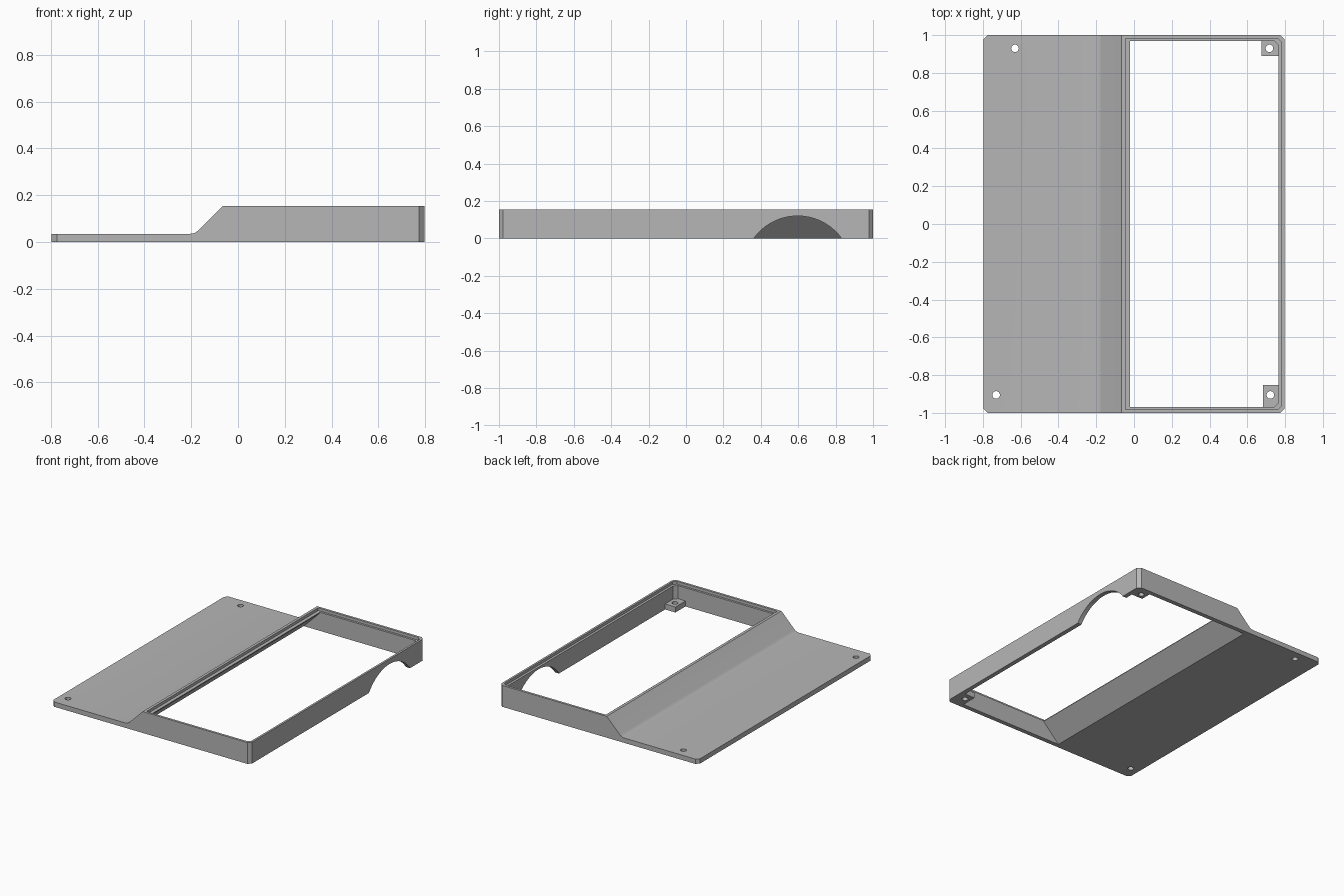
import bpy
import bmesh
from mathutils import Vector

if "Cube" in bpy.data.objects:
    bpy.data.objects.remove(bpy.data.objects["Cube"], do_unlink=True)

grey = bpy.data.materials.new("plain grey")
colour = (0.47, 0.47, 0.47, 1)
grey.diffuse_color = colour
grey.use_nodes = True
grey.node_tree.nodes["Principled BSDF"].inputs["Base Color"].default_value = colour


def make_object(name, bm):
    bmesh.ops.recalc_face_normals(bm, faces=bm.faces)
    mesh = bpy.data.meshes.new(name)
    bm.to_mesh(mesh)
    bm.free()
    mesh.materials.append(grey)
    obj = bpy.data.objects.new(name, mesh)
    bpy.context.collection.objects.link(obj)
    return obj


def extrude_profile(name, profile, y0, y1, chamfer=0.0, chamfer_x=()):
    """Extrude an x-z profile along y and chamfer its upright corners at the given x."""
    bm = bmesh.new()
    face = bm.faces.new([bm.verts.new((x, y0, z)) for x, z in profile])
    moved = bmesh.ops.extrude_face_region(bm, geom=[face])["geom"]
    verts = [v for v in moved if isinstance(v, bmesh.types.BMVert)]
    bmesh.ops.translate(bm, verts=verts, vec=(0, y1 - y0, 0))
    if chamfer:
        corners = [e for e in bm.edges
                   if abs(e.verts[0].co.y - e.verts[1].co.y) < 1e-5
                   and any(all(abs(v.co.x - x) < 1e-5 for v in e.verts) for x in chamfer_x)]
        bmesh.ops.bevel(bm, geom=corners, offset=chamfer, segments=1, affect='EDGES')
    return make_object(name, bm)


def box(name, x0, x1, y0, y1, z0, z1, **options):
    return extrude_profile(name, [(x0, z0), (x1, z0), (x1, z1), (x0, z1)], y0, y1, **options)


def cylinder(name, radius, depth, centre, axis, sides):
    bm = bmesh.new()
    bmesh.ops.create_cone(bm, cap_ends=True, segments=sides,
                          radius1=radius, radius2=radius, depth=depth)
    turn = Vector((0, 0, 1)).rotation_difference(Vector(axis)).to_matrix()
    bmesh.ops.rotate(bm, verts=bm.verts, matrix=turn)
    bmesh.ops.translate(bm, verts=bm.verts, vec=centre)
    return make_object(name, bm)


def cut(obj, cutter):
    cutter.hide_render = True
    mod = obj.modifiers.new("cut", 'BOOLEAN')
    mod.operation = 'DIFFERENCE'
    mod.solver = 'EXACT'
    mod.object = cutter
    bpy.context.view_layer.objects.active = obj
    bpy.ops.object.modifier_apply(modifier=mod.name)
    bpy.data.objects.remove(cutter, do_unlink=True)


def screw_hole(obj, x, y):
    cut(obj, cylinder("hole_cutter", 0.02, 0.4, (x, y, 0), (0, 0, 1), 32))


# Body: thin plate, soft bend, slope and raised frame in one profile
body = extrude_profile("cover_body", [
    (-0.797, 0), (0.797, 0), (0.797, 0.155), (-0.065, 0.155), (-0.17, 0.05),
    (-0.178, 0.043), (-0.188, 0.038), (-0.205, 0.035), (-0.797, 0.035)],
    -1, 1, chamfer=0.022, chamfer_x=(-0.797, 0.797))

# Window opening with a sloped inner wall
cut(body, extrude_profile("opening_cutter", [
    (-0.2, -0.05), (0.765, -0.05), (0.765, 0.2), (-0.02, 0.2), (-0.02, 0.13)],
    -0.968, 0.968, chamfer=0.022, chamfer_x=(0.765,)))

# Stepped seat around the top of the opening
cut(body, box("seat_cutter", -0.045, 0.782, -0.983, 0.983, 0.135, 0.2,
              chamfer=0.022, chamfer_x=(0.782,)))

# Arched cut in the side wall
cut(body, cylinder("arch_cutter", 0.29, 0.2, (0.8, 0.597, -0.17), (1, 0, 0), 96))

# Screw holes in the plate
for x, y in ((-0.63, 0.93), (-0.73, -0.905)):
    screw_hole(body, x, y)

# Corner tabs with screw holes
back_tab = box("back_corner_tab", 0.675, 0.768, 0.89, 0.971, 0, 0.04)
screw_hole(back_tab, 0.717, 0.93)
front_tab = box("front_corner_tab", 0.682, 0.768, -0.971, -0.853, 0, 0.04)
screw_hole(front_tab, 0.722, -0.905)

# Smooth the curved surfaces, keep the edges sharp
for obj in (body, back_tab, front_tab):
    bpy.ops.object.select_all(action='DESELECT')
    obj.select_set(True)
    bpy.context.view_layer.objects.active = obj
    bpy.ops.object.shade_smooth_by_angle(angle=0.5)
